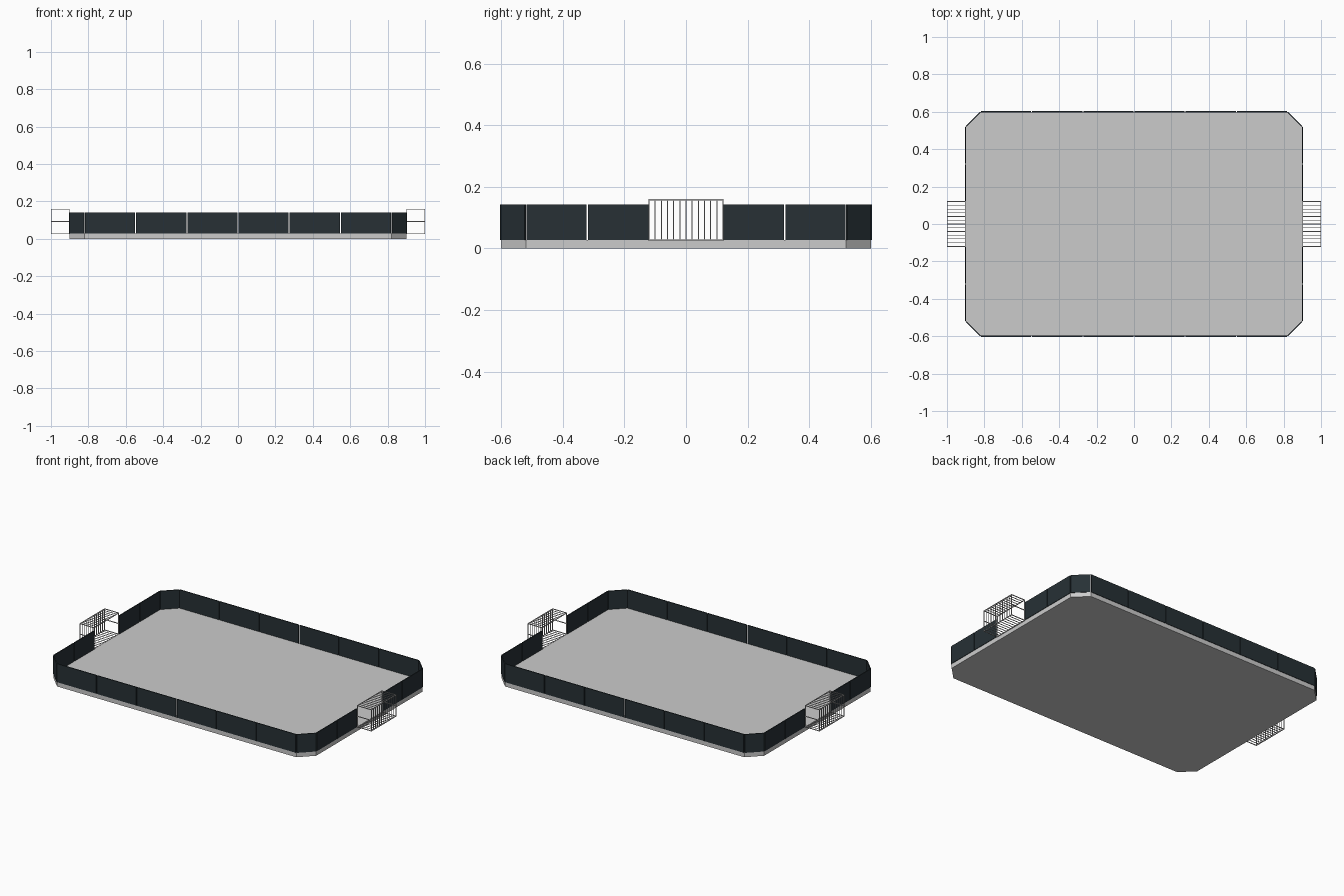
import bpy, bmesh
from math import atan2
from mathutils import Vector, Matrix

if "Cube" in bpy.data.objects:
    bpy.data.objects.remove(bpy.data.objects["Cube"])

glass_mat = bpy.data.materials.new("dark_glass")
glass_mat.diffuse_color = (0.02, 0.03, 0.036, 1)
glass_mat.use_nodes = True
glass_mat.node_tree.nodes["Principled BSDF"].inputs["Base Color"].default_value = glass_mat.diffuse_color

DECK_TOP, GLASS_TOP, GLASS_T, GAP = 0.028, 0.142, 0.006, 0.005
CAGE_BOTTOM, CAGE_TOP, CAGE_IN, CAGE_OUT, HALF = 0.027, 0.158, 0.902, 0.998, 0.12


def finish(bm, name, mat=None):
    me = bpy.data.meshes.new(name)
    bm.to_mesh(me)
    bm.free()
    ob = bpy.data.objects.new(name, me)
    bpy.context.collection.objects.link(ob)
    if mat:
        me.materials.append(mat)
    return ob


def mirror(ob, x=True, y=False):
    mod = ob.modifiers.new("mirror", "MIRROR")
    mod.use_axis = (x, y, False)


def box(bm, lo, hi):
    lo, hi = Vector(lo), Vector(hi)
    m = Matrix.Translation((lo + hi) / 2) @ Matrix.Diagonal((*(hi - lo), 1))
    bmesh.ops.create_cube(bm, size=1, matrix=m)


# Deck: chamfered rectangle slab
corner = [(0.9, 0.52), (0.82, 0.6)]
outline = (corner + [(-x, y) for x, y in reversed(corner)]
           + [(-x, -y) for x, y in corner] + [(x, -y) for x, y in reversed(corner)])
bm = bmesh.new()
face = bm.faces.new([bm.verts.new((x, y, 0)) for x, y in outline])
ext = bmesh.ops.extrude_face_region(bm, geom=[face])
for v in ext["geom"]:
    if isinstance(v, bmesh.types.BMVert):
        v.co.z = DECK_TOP
bmesh.ops.recalc_face_normals(bm, faces=bm.faces)
finish(bm, "deck")

# Glass panels: one quarter of the rim, mirrored in x and y
path = [(0.9, 0.12), (0.9, 0.32), (0.9, 0.52), (0.82, 0.6),
        (0.547, 0.6), (0.273, 0.6), (0, 0.6)]
bm = bmesh.new()
for a, b in zip(path, path[1:]):
    a, b = Vector(a), Vector(b)
    d, c = b - a, (a + b) / 2
    m = (Matrix.Translation((c.x, c.y, (DECK_TOP + GLASS_TOP) / 2))
         @ Matrix.Rotation(atan2(d.y, d.x), 4, "Z")
         @ Matrix.Diagonal((d.length - GAP, GLASS_T, GLASS_TOP - DECK_TOP, 1)))
    bmesh.ops.create_cube(bm, size=1, matrix=m)
mirror(finish(bm, "glass_panels", glass_mat), True, True)


def bar(bm, a, b, w):
    r = Vector((w, w, w)) / 2
    box(bm, Vector(a) - r, Vector(b) + r)


# Cage frame: posts, end rails and long rails
bm = bmesh.new()
W = 0.004
for y in (-HALF, HALF):
    for x in (CAGE_IN, CAGE_OUT):
        bar(bm, (x, y, CAGE_BOTTOM), (x, y, CAGE_TOP), W)
    for z in (CAGE_BOTTOM, (CAGE_BOTTOM + CAGE_TOP) / 2, CAGE_TOP):
        bar(bm, (CAGE_IN, y, z), (CAGE_OUT, y, z), W)
for x in (CAGE_IN, CAGE_OUT):
    for z in (CAGE_BOTTOM, CAGE_TOP):
        bar(bm, (x, -HALF, z), (x, HALF, z), W)
mirror(finish(bm, "cage_frame"))

# Cage bars: thin U shapes over the top, outer face and bottom
bm = bmesh.new()
N = 12
for i in range(1, N):
    y = -HALF + 2 * HALF * i / N
    bar(bm, (CAGE_OUT, y, CAGE_BOTTOM), (CAGE_OUT, y, CAGE_TOP), 0.003)
    for z in (CAGE_BOTTOM, CAGE_TOP):
        bar(bm, (CAGE_IN, y, z), (CAGE_OUT, y, z), 0.003)
mirror(finish(bm, "cage_bars"))
